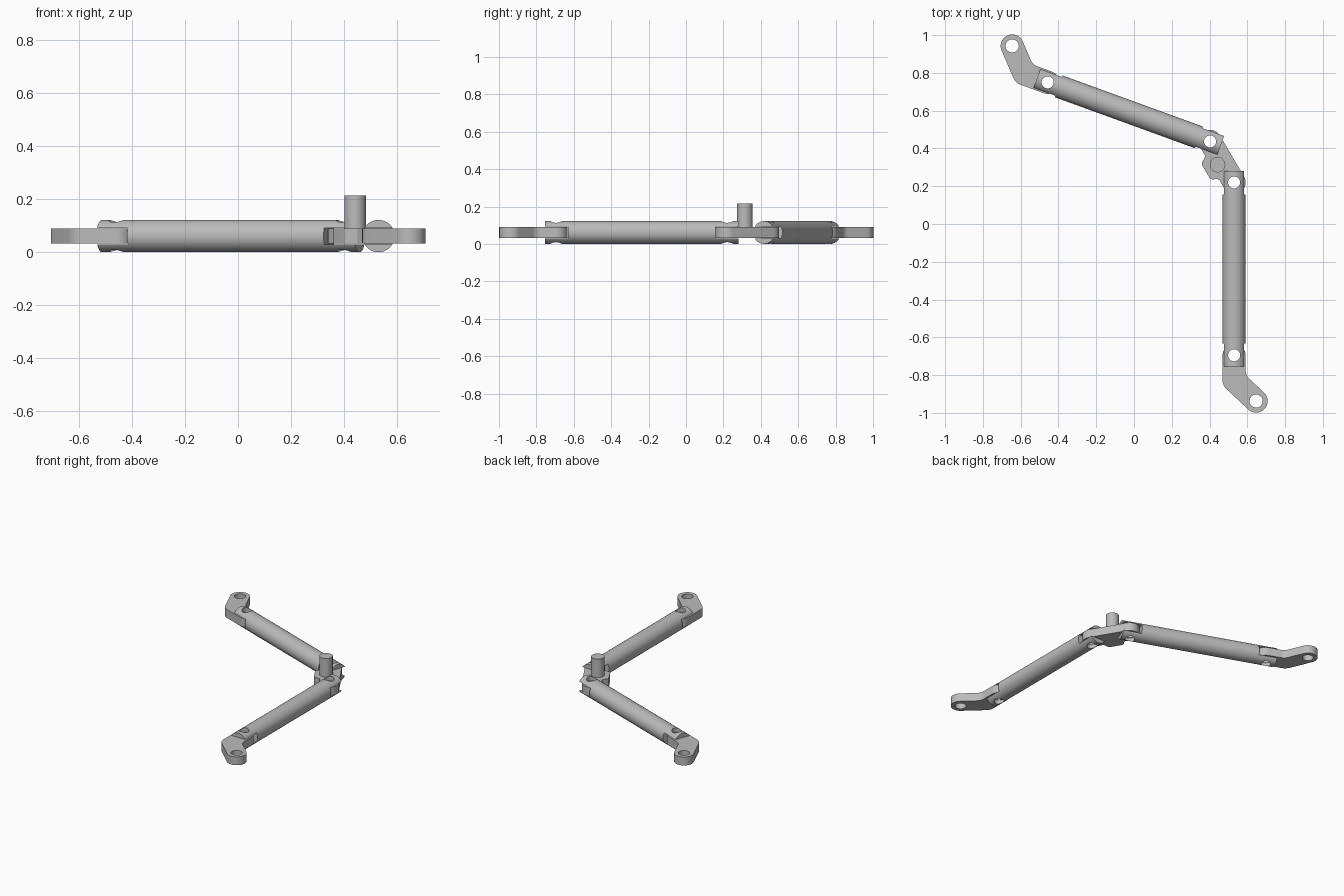
import bpy
import bmesh
from math import radians, pi, tan
from mathutils import Matrix, Vector

cube = bpy.data.objects.get("Cube")
if cube:
    bpy.data.objects.remove(cube, do_unlink=True)

R = 0.061          # rod radius, also half the link width
MID = 0.061        # height of the rod axis
PLATE = 0.057      # link thickness
SLOT = 0.062       # fork slot height
SPAN = 0.915       # distance between the two pin holes of a rod
HOLE = 0.032

grey = bpy.data.materials.new("plain grey")
grey.use_nodes = True
colour = (0.5, 0.5, 0.5, 1)
grey.diffuse_color = colour
grey.node_tree.nodes["Principled BSDF"].inputs["Base Color"].default_value = colour


def add_object(name, bm):
    bmesh.ops.recalc_face_normals(bm, faces=bm.faces)
    mesh = bpy.data.meshes.new(name)
    bm.to_mesh(mesh)
    bm.free()
    mesh.materials.append(grey)
    obj = bpy.data.objects.new(name, mesh)
    bpy.context.collection.objects.link(obj)
    return obj


def cylinder(name, matrix, radius, depth, segments=48):
    bm = bmesh.new()
    bmesh.ops.create_cone(bm, cap_ends=True, segments=segments, radius1=radius,
                          radius2=radius, depth=depth, matrix=matrix)
    return add_object(name, bm)


def box(name, matrix, size):
    bm = bmesh.new()
    bmesh.ops.create_cube(bm, size=1, matrix=matrix @ Matrix.Diagonal((*size, 1)))
    return add_object(name, bm)


def drill(at, radius=HOLE):
    return cylinder("hole_cutter", Matrix.Translation((at[0], at[1], MID)), radius, 0.4, 32)


def finish(obj, cutters=()):
    """Cut the part, then shade it smooth with sharp edges kept."""
    for cutter in cutters:
        cutter.hide_render = True
        mod = obj.modifiers.new("cut", 'BOOLEAN')
        mod.operation, mod.solver, mod.object = 'DIFFERENCE', 'EXACT', cutter
    bpy.context.view_layer.update()
    cut = bpy.data.meshes.new_from_object(obj.evaluated_get(bpy.context.evaluated_depsgraph_get()))
    obj.modifiers.clear()
    obj.data = cut
    for cutter in cutters:
        bpy.data.objects.remove(cutter, do_unlink=True)
    cut.shade_smooth()
    cut.set_sharp_from_angle(angle=radians(30))


def rounded(corners, steps=12):
    """Outline with every corner (point, radius) replaced by an arc."""
    points = []
    for i, (p, r) in enumerate(corners):
        a = (corners[i - 1][0] - p).normalized()
        b = (corners[(i + 1) % len(corners)][0] - p).normalized()
        half = a.angle(b) / 2
        reach = r / tan(half)
        centre = p + (a + b).normalized() * (reach ** 2 + r ** 2) ** 0.5
        start, end = p + a * reach - centre, p + b * reach - centre
        turn = end.angle_signed(start)
        for k in range(steps + 1):
            points.append(centre + Matrix.Rotation(turn * k / steps, 2) @ start)
    return points


def plate(name, outline, origin, u, v):
    """Extrude an outline given along the axes u and v."""
    bm = bmesh.new()
    verts = []
    for p in outline:
        q = origin + u * p.x + v * p.y
        verts.append(bm.verts.new((q.x, q.y, MID - PLATE / 2)))
    face = bm.faces.new(verts)
    top = bmesh.ops.extrude_face_region(bm, geom=[face])["geom"]
    bmesh.ops.translate(bm, vec=(0, 0, PLATE),
                        verts=[e for e in top if isinstance(e, bmesh.types.BMVert)])
    return add_object(name, bm)


# Bent end link outline: round at the pin, elbow, round at the far eye
elbow = Vector((0.133, 0))
arm = Vector((0.684, 0.729)).normalized()
side = Vector((-arm.y, arm.x))
eye = elbow + arm * 0.16
ROUND = R * 0.998
shift = R * tan(arm.angle(Vector((1, 0))) / 2)
bent_outline = rounded([
    (Vector((-R, -R)), ROUND),
    (Vector((elbow.x + shift, -R)), R),
    (eye + (arm - side) * R, ROUND),
    (eye + (arm + side) * R, ROUND),
    (Vector((elbow.x - shift, R)), 0.06),
    (Vector((-R, R)), ROUND),
])

# Two arms: outer pin, outward direction, bend direction
angle = radians(160)
far_dir = Vector((-0.9397, 0.342))
arms = [
    ("front", Vector((0.53, -0.695)), Vector((0, -1)), Vector((1, 0))),
    ("back", Vector((-0.457, 0.75)), far_dir, Vector((0.342, 0.9397))),
]
inner_pins = []
for label, pin, u, v in arms:
    inner = pin - u * SPAN
    inner_pins.append(inner)
    middle = (pin + inner) / 2
    turn = Matrix.Rotation(u.angle_signed(Vector((1, 0))), 4, 'Z')
    place = Matrix.Translation((middle.x, middle.y, MID)) @ turn

    # Round rod with a forked slot and a cross hole at each end
    rod = cylinder(label + "_rod", place @ Matrix.Rotation(pi / 2, 4, 'Y'), R, SPAN + 0.12)
    cutters = [drill(pin), drill(inner)]
    for s in (-1, 1):
        slot = place @ Matrix.Translation((s * (SPAN / 2 + 0.037), 0, 0))
        cutters.append(box("slot_cutter", slot, (0.2, 0.3, SLOT)))
    finish(rod, cutters)

    # Bent link in the outer fork
    link = plate(label + "_end_link", bent_outline, pin, u, v)
    finish(link, [drill(pin), drill(pin + u * eye.x + v * eye.y, 0.035)])

# Centre link joining both inner forks, with a flat bump on its inner side
start, end = inner_pins
centre = (start + end) / 2
along = (end - start).normalized()
across = Vector((along.y, -along.x))
half = (end - start).length / 2 + R
profile = [(half, R, ROUND), (half, -R, ROUND * 0.9), (0.07, -R, 0.012), (0.048, -0.1, 0.02)]
corners = [(Vector((x, y)), r) for x, y, r in profile]
corners += [(Vector((-x, y)), r) for x, y, r in reversed(profile)]
link = plate("centre_link", rounded(corners), centre, along, across)
finish(link, [drill(start), drill(end)])

# Upright post on the centre link
post_at = centre - across * 0.028
post_base, post_top = MID, 0.215
post = cylinder("centre_post", Matrix.Translation(
    (post_at.x, post_at.y, (post_base + post_top) / 2)), 0.041, post_top - post_base)
finish(post)
